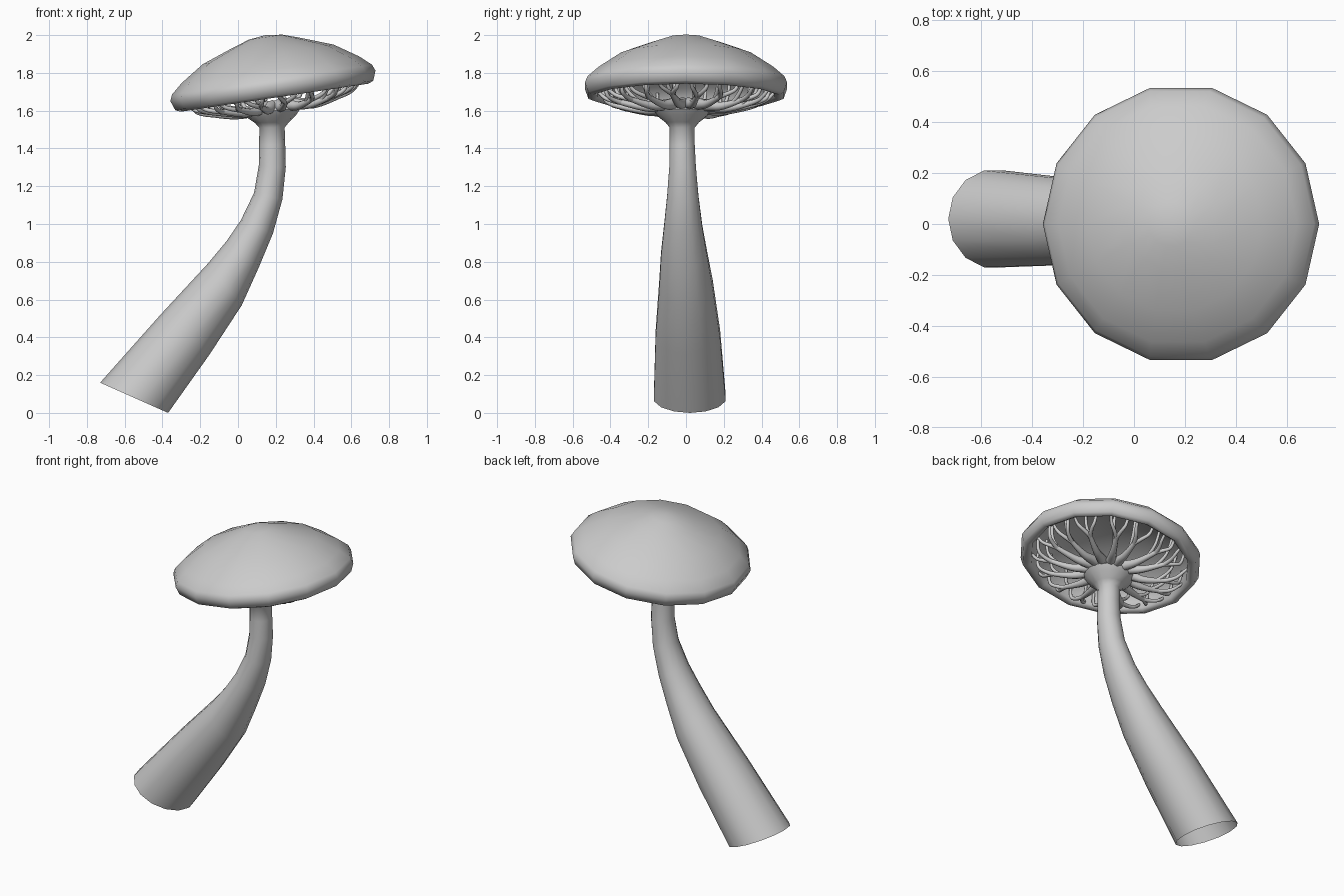
import bpy, bmesh, math, random
from mathutils import Vector, Matrix

if "Cube" in bpy.data.objects:
    bpy.data.objects.remove(bpy.data.objects["Cube"])

random.seed(4)
TILT = Matrix.Translation((0.185, 0, 1.73)) @ Matrix.Rotation(-math.radians(8.5), 4, 'Y')


def loft(name, rings, cap_end=False, wrap=False):
    """Skin a list of equal-length rings with quads."""
    bm = bmesh.new()
    vs = [[bm.verts.new(p) for p in r] for r in rings]
    n = len(vs[0])
    for a, b in zip(vs, vs[1:]):
        for i in range(n):
            j = (i + 1) % n
            bm.faces.new((a[i], a[j], b[j], b[i]))
    if cap_end:
        bm.faces.new(vs[-1])
    bmesh.ops.remove_doubles(bm, verts=bm.verts, dist=0.0005)
    bmesh.ops.recalc_face_normals(bm, faces=bm.faces)
    me = bpy.data.meshes.new(name)
    bm.to_mesh(me)
    bm.free()
    ob = bpy.data.objects.new(name, me)
    bpy.context.collection.objects.link(ob)
    smooth(ob)
    return ob


def smooth(ob):
    bpy.ops.object.select_all(action='DESELECT')
    ob.select_set(True)
    bpy.context.view_layer.objects.active = ob
    bpy.ops.object.shade_smooth_by_angle(angle=math.radians(60))


def ring(left, right, cy, ry, n=14):
    """Ellipse whose x-z diameter runs from left to right."""
    a, b = Vector((left[0], cy, left[1])), Vector((right[0], cy, right[1]))
    c, u = (a + b) / 2, (b - a) / 2
    return [c + u * math.cos(t) + Vector((0, ry * math.sin(t), 0))
            for t in (2 * math.pi * i / n for i in range(n))]


# Curved stem, open at the foot, flaring into a cup under the cap
stem = [
    ((-0.73, 0.16), (-0.37, 0.00), 0.02, 0.195),
    ((-0.41, 0.52), (-0.15, 0.31), 0.01, 0.175),
    ((-0.16, 0.79), (0.02, 0.57), 0.00, 0.145),
    ((-0.06, 0.91), (0.11, 0.77), -0.01, 0.125),
    ((0.015, 1.02), (0.185, 0.95), -0.015, 0.104),
    ((0.085, 1.165), (0.235, 1.13), -0.017, 0.085),
    ((0.11, 1.31), (0.253, 1.30), -0.018, 0.072),
    ((0.112, 1.42), (0.25, 1.42), -0.02, 0.068),
    ((0.113, 1.51), (0.247, 1.51), -0.02, 0.068),
    ((0.09, 1.535), (0.27, 1.54), -0.02, 0.09),
    ((0.045, 1.565), (0.31, 1.58), -0.02, 0.135),
    ((0.03, 1.59), (0.33, 1.61), -0.02, 0.152),
    ((0.06, 1.62), (0.30, 1.64), -0.02, 0.12),
    ((0.12, 1.645), (0.24, 1.66), -0.02, 0.06),
]
loft("stem", [ring(*s) for s in stem], cap_end=True)

# Cap: 14-sided hollow dome with a rolled rim, tilted
profile = [(0, 0.273), (0.09, 0.262), (0.18, 0.232), (0.35, 0.17), (0.475, 0.088),
           (0.535, 0.035), (0.549, 0.002), (0.53, -0.05), (0.502, -0.062),
           (0.478, -0.045), (0.472, -0.005), (0.43, 0.05), (0.30, 0.12),
           (0.15, 0.16), (0, 0.175)]
N = 14
loft("cap", [[TILT @ Vector((r * math.cos(2 * math.pi * i / N),
                             r * math.sin(2 * math.pi * i / N), h))
              for i in range(N)] for r, h in profile])


# Forked ribs spreading from the cup to the inside of the rim
def add_tube(curve, pts):
    sp = curve.splines.new('NURBS')
    sp.points.add(len(pts) - 1)
    for p, (r, ang, h, rad) in zip(sp.points, pts):
        p.co = (*(TILT @ Vector((r * math.cos(ang), r * math.sin(ang), h))), 1)
        p.radius = rad
    sp.order_u = 3
    sp.use_endpoint_u = True
    sp.resolution_u = 4


cu = bpy.data.curves.new("ribs", 'CURVE')
cu.dimensions = '3D'
cu.bevel_depth = 1.0
cu.bevel_resolution = 2
cu.use_fill_caps = True
RIBS = 16
for i in range(RIBS):
    a = 2 * math.pi * (i + 0.5) / RIBS + random.uniform(-0.05, 0.05)
    k = random.uniform(-0.012, 0.008)
    fork = (0.35 + k, a, -0.095 + k, 0.014)
    add_tube(cu, [(0.08, a, -0.105, 0.034), (0.15, a, -0.115, 0.029),
                  (0.23, a, -0.122 + k, 0.02), fork])
    for s, r, h in ((-1, 0.475, -0.02), (1, 0.445, 0.025)):
        d = s * random.uniform(0.09, 0.15)
        add_tube(cu, [fork, (0.40, a + d * 0.4, -0.085 + k, 0.012),
                      (0.445, a + d, -0.06, 0.010), (r, a + d, h, 0.008)])
    # short upright twig to the inner dome
    add_tube(cu, [(0.29, a, -0.108 + k, 0.013), (0.35, a - 0.05, -0.07, 0.010),
                  (0.385, a - 0.08, 0.0, 0.009), (0.39, a - 0.08, 0.08, 0.008)])
ribs = bpy.data.objects.new("ribs", cu)
bpy.context.collection.objects.link(ribs)
bpy.ops.object.select_all(action='DESELECT')
ribs.select_set(True)
bpy.context.view_layer.objects.active = ribs
bpy.ops.object.convert(target='MESH')
smooth(bpy.context.view_layer.objects.active)
